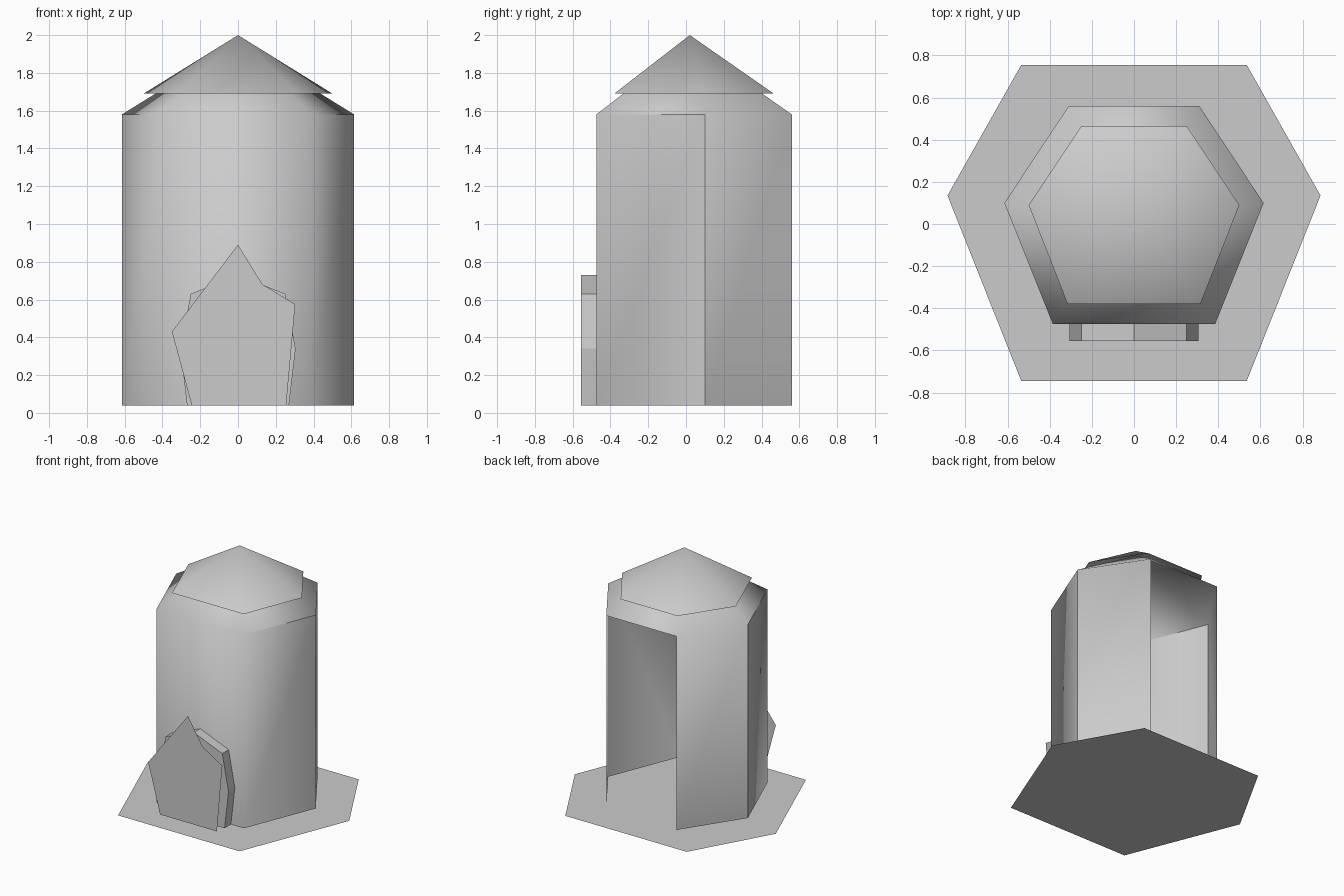
import bpy, bmesh

cube = bpy.data.objects.get("Cube")
if cube:
    bpy.data.objects.remove(cube)

GREY = (0.6, 0.6, 0.6, 1)
mat = bpy.data.materials.new("plain grey")
mat.use_nodes = True
mat.diffuse_color = GREY
mat.node_tree.nodes["Principled BSDF"].inputs["Base Color"].default_value = GREY


def finish(bm, name, smooth=False):
    mesh = bpy.data.meshes.new(name)
    for f in bm.faces:
        f.smooth = smooth
    bm.to_mesh(mesh)
    bm.free()
    mesh.materials.append(mat)
    obj = bpy.data.objects.new(name, mesh)
    bpy.context.collection.objects.link(obj)
    return obj


def hexagon(side, back, front):
    """Mirrored hexagon, counter-clockwise from the +x corner."""
    (sx, sy), (bx, by), (fx, fy) = side, back, front
    return [(sx, sy), (bx, by), (-bx, by), (-sx, sy), (-fx, fy), (fx, fy)]


def ring(bm, outline, z):
    return [bm.verts.new((x, y, z)) for x, y in outline]


def fan(bm, verts, apex):
    """Pyramid faces from a ring of corners up to one point."""
    tip = bm.verts.new(apex)
    for i, v in enumerate(verts):
        bm.faces.new((v, verts[(i + 1) % len(verts)], tip))


def flat_panel(name, points):
    bm = bmesh.new()
    bm.faces.new([bm.verts.new(p) for p in points])
    return finish(bm, name)


# Ground plate
plate = hexagon((0.885, 0.135), (0.535, 0.755), (0.535, -0.745))
flat_panel("ground_plate", [(x, y, 0) for x, y in plate])

# Hollow shell: five walls, open at the back, with the lower roof on top
outline = hexagon((0.615, 0.10), (0.31, 0.56), (0.385, -0.475))
bm = bmesh.new()
low, top = ring(bm, outline, 0.04), ring(bm, outline, 1.58)
BACK = 1
for i in range(6):
    j = (i + 1) % 6
    if i != BACK:
        bm.faces.new((low[i], low[j], top[j], top[i]))
fan(bm, top, (0, 0.02, 1.96))
# Creases at the side corners and above the slanted front walls
for a, b in ((low[0], top[0]), (low[3], top[3]), (top[3], top[4]), (top[5], top[0])):
    bm.edges.get((a, b)).smooth = False
finish(bm, "shell_walls_and_lower_roof", True)

# Upper roof cap
bm = bmesh.new()
fan(bm, ring(bm, hexagon((0.5, 0.09), (0.25, 0.465), (0.315, -0.38)), 1.69), (0, 0.02, 2))
finish(bm, "upper_roof", True)

# Door frame: gabled block standing on the front wall
half = [(0.27, 0.04), (0.305, 0.34), (0.25, 0.63)]
profile = half + [(0, 0.73)] + [(-x, z) for x, z in reversed(half)]
bm = bmesh.new()
face = bm.faces.new([bm.verts.new((x, -0.555, z)) for x, z in profile])
sides = bmesh.ops.extrude_face_region(bm, geom=[face], use_keep_orig=True)["geom"]
bmesh.ops.translate(bm, vec=(0, 0.08, 0),
                    verts=[v for v in sides if isinstance(v, bmesh.types.BMVert)])
bmesh.ops.recalc_face_normals(bm, faces=bm.faces)
finish(bm, "door_frame")

# Loose, uneven door leaf in front of the frame
leaf = [(-0.245, 0.04), (0.255, 0.04), (0.303, 0.575),
        (0.13, 0.68), (0, 0.89), (-0.35, 0.43)]
flat_panel("door_leaf", [(x, -0.63, z) for x, z in leaf])
